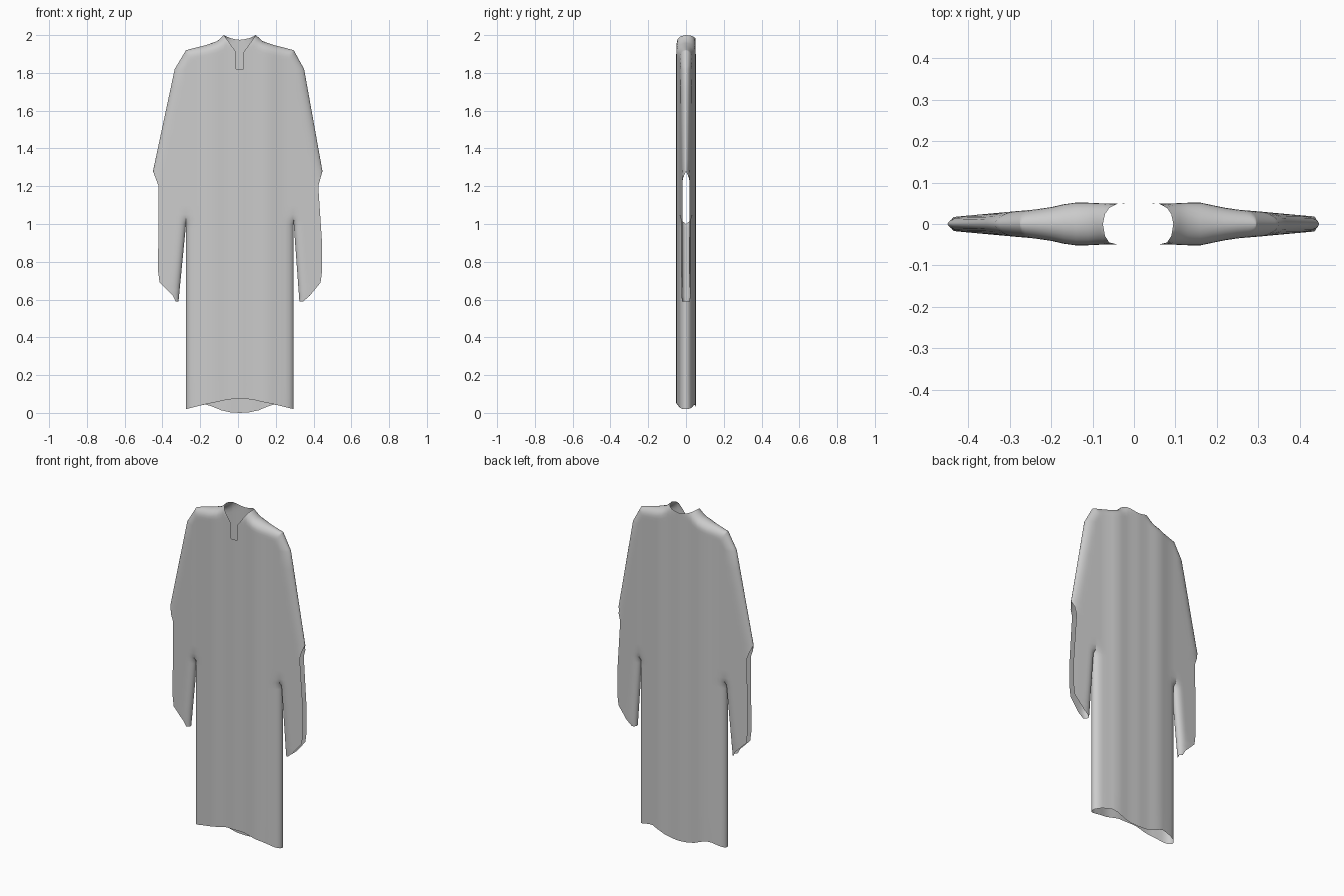
import bpy, bmesh, math
from mathutils import Vector
from mathutils.geometry import intersect_point_line

if "Cube" in bpy.data.objects:
    bpy.data.objects.remove(bpy.data.objects["Cube"])

C = 0.01  # centre line of the body panel


def lerp_table(v, pts):
    """Piecewise linear lookup in ascending (key, value) pairs."""
    if v <= pts[0][0]:
        return pts[0][1]
    for (a, fa), (b, fb) in zip(pts, pts[1:]):
        if v <= b:
            return fa + (fb - fa) * (v - a) / (b - a)
    return pts[-1][1]


# Profiles over the distance from the body centre line
shoulder = [(.085, 2.0), (.12, 1.968), (.18, 1.947), (.24, 1.932), (.285, 1.92)]
front_top = [(.02, 1.91)] + shoulder
back_top = [(0, 1.975), (.03, 1.978), (.06, 1.987)] + shoulder
front_hem = [(0, .073), (.06, .072), (.12, .058), (.18, .046), (.285, .02)]
back_hem = [(0, 0), (.05, .003), (.1, .014), (.14, .032), (.18, .044), (.22, .04), (.285, .02)]
depth = [(0, .050), (.16, .051), (.2, .042), (.25, .034), (.3, .030), (.42, .019), (.46, .015)]

# Sleeve outlines (z, distance from x = 0) for each side
outer = {-1: [(.59, .33), (.62, .345), (.69, .415), (.75, .423), (1.2, .42), (1.28, .45), (1.82, .335), (1.92, .275)],
         1: [(.59, .345), (.62, .38), (.69, .437), (.75, .445), (.9, .445), (1.2, .425), (1.28, .447), (1.82, .35), (1.92, .295)]}
inner = {-1: [(.59, .315), (1.0, .275)], 1: [(.59, .325), (1.0, .295)]}

# Closed edges where the front and back cloth meet
seams = []
for s in (-1, 1):
    for line in ([(C + s * o, z) for o, z in shoulder],
                 [(s * x, z) for z, x in outer[s] if z >= 1.28],
                 [(C + s * .285, 0), (C + s * .285, 1.0)],
                 [(s * x, z) for z, x in inner[s]]):
        seams += [(Vector((*a, 0)), Vector((*b, 0))) for a, b in zip(line, line[1:])]


def half_depth(x, z):
    p, best = Vector((x, z, 0)), 9
    for a, b in seams:
        q, t = intersect_point_line(p, a, b)
        q = a if t < 0 else b if t > 1 else q
        best = min(best, (p - q).length)
    if best < 1e-5:
        return 0
    r = min(best / .045, 1)
    folds = .0015 * math.cos(45 * (x - C)) * max(0, 1 - abs(x) / .3)
    return (lerp_table(abs(x - C * .5), depth) + folds) * math.sqrt(1 - (1 - r) ** 2)


lower = [0, .2, .4, .59, .62, .65, .69, .75, .82, .9, .95, .98, 1.0, 1.02, 1.05,
         1.1, 1.15, 1.2, 1.24, 1.28, 1.34, 1.45, 1.6, 1.72, 1.82]
upper = [math.sin(math.pi / 2 * k / 10) for k in range(1, 11)]
half = [.01, .02, .05, .07, .08, .085, .09, .1, .12, .15, .18, .21, .24, .26, .272, .28, .284, .285]
offsets = [-o for o in reversed(half)] + [0] + half

bm = bmesh.new()


def patch(rows, side, skip=lambda i, j: False):
    """Skin a grid of (x, z) points on the front (-1) or back (1)."""
    grid = [[bm.verts.new((x, side * half_depth(x, z), z)) for x, z in row] for row in rows]
    for i in range(len(grid) - 1):
        for j in range(len(grid[0]) - 1):
            if not skip(i, j):
                bm.faces.new((grid[i][j], grid[i][j + 1], grid[i + 1][j + 1], grid[i + 1][j]))


for side, top, hem in ((-1, front_top, front_hem), (1, back_top, back_hem)):
    # Body panel from hem to shoulders, with the neck slit left open in front
    rows = [[(C + o, lerp_table(abs(o), hem) if z == 0 else z) for o in offsets] for z in lower]
    rows += [[(C + o, 1.82 + t * (lerp_table(abs(o), top) - 1.82)) for o in offsets] for t in upper]
    mid = len(half)
    patch(rows, side, lambda i, j: side == -1 and i >= len(lower) - 1 and mid - 2 <= j < mid + 2)
    # Sleeves, open along the outer edge below the elbow
    levels = [z for z in lower if z >= .59] + [1.82 + .1 * t for t in upper]
    us = [(1 - math.cos(math.pi * k / 14)) / 2 for k in range(15)]
    for s in (-1, 1):
        rows = []
        for z in levels:
            a, b = lerp_table(z, inner[s]), lerp_table(z, outer[s])
            rows.append([(s * (a + (b - a) * u), z) for u in us])
        patch(rows, side)

bmesh.ops.remove_doubles(bm, verts=bm.verts, dist=.0004)
bmesh.ops.dissolve_degenerate(bm, edges=bm.edges, dist=1e-5)
loose = [v for v in bm.verts if not v.link_faces]
bmesh.ops.delete(bm, geom=loose, context='VERTS')
bmesh.ops.recalc_face_normals(bm, faces=bm.faces)

mesh = bpy.data.meshes.new("robe")
bm.to_mesh(mesh)
bm.free()
robe = bpy.data.objects.new("robe", mesh)
bpy.context.collection.objects.link(robe)
bpy.context.view_layer.objects.active = robe
robe.select_set(True)
bpy.ops.object.shade_smooth_by_angle(angle=math.radians(60))
